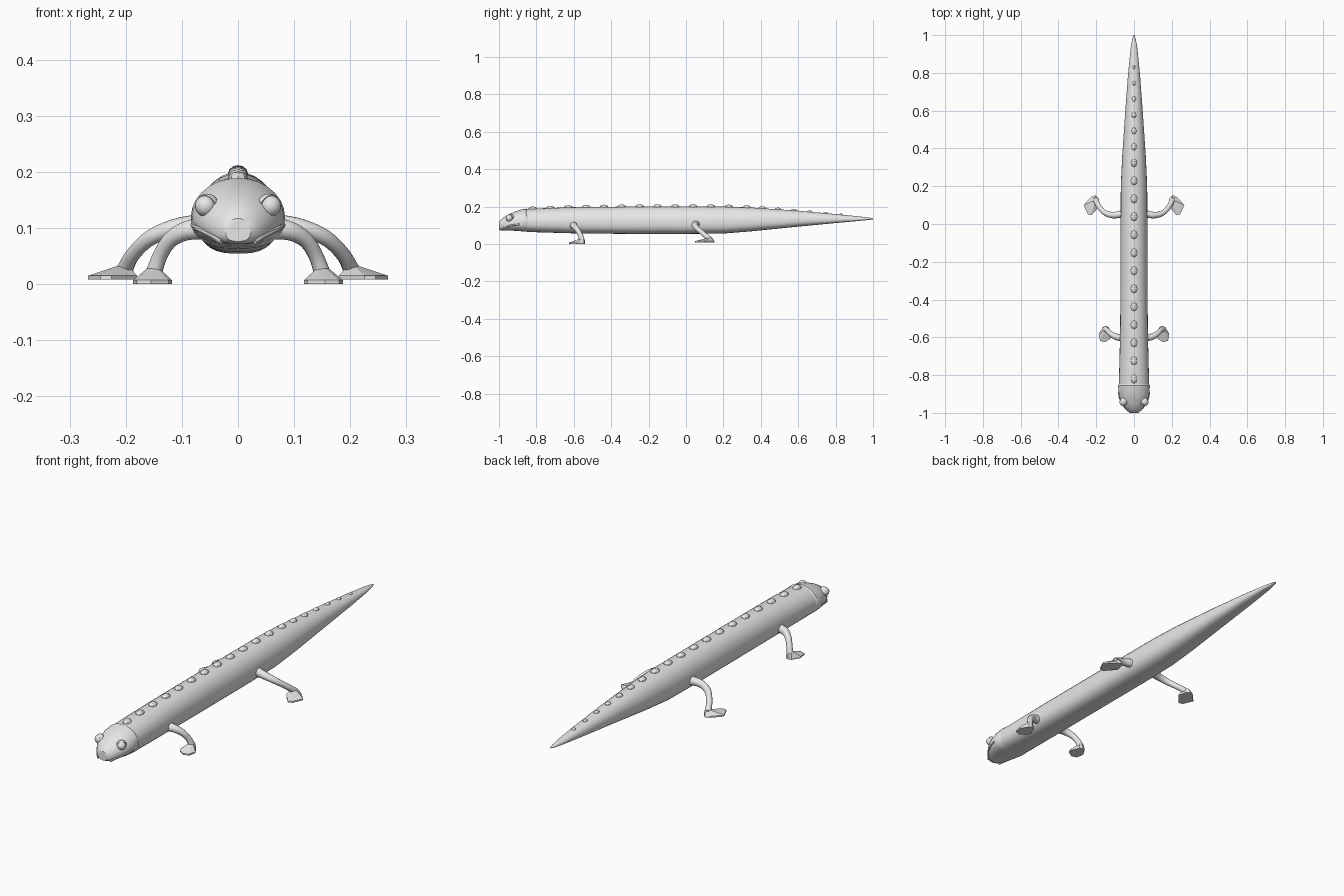
import bpy, bmesh, math
from mathutils import Matrix, Vector

cube = bpy.data.objects.get("Cube")
if cube:
    bpy.data.objects.remove(cube, do_unlink=True)

skin = bpy.data.materials.new("grey_skin")
skin.use_nodes = True
GREY = (0.8, 0.8, 0.8, 1)
skin.diffuse_color = GREY
for node in skin.node_tree.nodes:
    if node.type == 'BSDF_PRINCIPLED':
        node.inputs["Base Color"].default_value = GREY


def finish(name, bm, smooth=35, mirror=False):
    """Turn a bmesh into a shaded object, optionally mirrored over x."""
    bmesh.ops.recalc_face_normals(bm, faces=bm.faces)
    mesh = bpy.data.meshes.new(name)
    bm.to_mesh(mesh)
    bm.free()
    mesh.materials.append(skin)
    ob = bpy.data.objects.new(name, mesh)
    bpy.context.collection.objects.link(ob)
    bpy.ops.object.select_all(action='DESELECT')
    ob.select_set(True)
    bpy.context.view_layer.objects.active = ob
    if smooth:
        bpy.ops.object.shade_smooth_by_angle(angle=math.radians(smooth))
    if mirror:
        ob.modifiers.new("mirror", 'MIRROR').use_mirror_merge = False
    return ob


def loft(bm, rings):
    """Bridge closed rings of points and cap both ends."""
    loops = [[bm.verts.new(p) for p in ring] for ring in rings]
    n = len(loops[0])
    for a, b in zip(loops, loops[1:]):
        for i in range(n):
            j = (i + 1) % n
            bm.faces.new((a[i], a[j], b[j], b[i]))
    bm.faces.new(loops[0])
    bm.faces.new(loops[-1])


def section(y, w, lo, hi, n=28):
    """Rounded cross-section: domed above, flatter below."""
    mid = lo + 0.43 * (hi - lo)
    ring = []
    for i in range(n):
        a = math.tau * i / n
        c, s = math.cos(a), math.sin(a)
        e = 1 if s >= 0 else 0.75
        x = math.copysign(abs(c) ** e, c) * w
        z = s * (hi - mid) if s >= 0 else -abs(s) ** e * (mid - lo)
        ring.append((x, y, mid + z))
    return ring


def smooth_path(points, steps=5):
    """Catmull-Rom interpolation through the points."""
    p = [Vector(q) for q in points]
    p = [2 * p[0] - p[1]] + p + [2 * p[-1] - p[-2]]
    out = []
    for i in range(1, len(p) - 2):
        a, b, c, d = p[i - 1:i + 3]
        for k in range(steps):
            t = k / steps
            out.append(0.5 * (2 * b + (c - a) * t + (2 * a - 5 * b + 4 * c - d) * t * t
                              + (3 * b - a - 3 * c + d) * t ** 3))
    return out + [p[-2]]


def tube(bm, points, radius, n=12):
    """Tube along a path; radius is a function of 0..1 along it."""
    path = smooth_path(points)
    rings = []
    for i, p in enumerate(path):
        t = (path[min(i + 1, len(path) - 1)] - path[max(i - 1, 0)]).normalized()
        u = t.cross(Vector((0, 1, 0.3))).normalized()
        v = t.cross(u)
        r = radius(i / (len(path) - 1))
        rings.append([p + r * (math.cos(math.tau * k / n) * u + math.sin(math.tau * k / n) * v)
                      for k in range(n)])
    loft(bm, rings)


# Body and tail: y, half width, underside, back
BODY = [(-0.86, 0.08, 0.066, 0.186), (-0.8, 0.079, 0.063, 0.19), (-0.6, 0.074, 0.057, 0.197),
        (-0.3, 0.071, 0.054, 0.2), (0.0, 0.071, 0.054, 0.2), (0.2, 0.07, 0.056, 0.2),
        (0.35, 0.063, 0.068, 0.195), (0.6, 0.046, 0.093, 0.178), (0.8, 0.031, 0.112, 0.16),
        (0.93, 0.018, 0.124, 0.147), (0.98, 0.009, 0.129, 0.141), (1.0, 0.003, 0.132, 0.137)]
bm = bmesh.new()
loft(bm, [section(*b) for b in BODY])
finish("body_and_tail", bm)

# Head, slightly wider than the neck so it forms a collar
HEAD = [(-0.845, 0.078, 0.068, 0.184), (-0.855, 0.084, 0.066, 0.189), (-0.89, 0.082, 0.069, 0.182),
        (-0.92, 0.077, 0.071, 0.171), (-0.95, 0.065, 0.072, 0.158), (-0.975, 0.049, 0.071, 0.143),
        (-0.99, 0.036, 0.071, 0.13), (-1.0, 0.022, 0.076, 0.117)]
bm = bmesh.new()
loft(bm, [section(*h) for h in HEAD])
finish("head", bm)

# Drooping upper lip along each side of the mouth
bm = bmesh.new()
tube(bm, [(0.08, -0.89, 0.105), (0.074, -0.925, 0.1), (0.06, -0.953, 0.093),
          (0.043, -0.976, 0.084), (0.03, -0.99, 0.075)], lambda t: 0.005, 8)
finish("upper_lip", bm, mirror=True)

# Eyeballs and the lids around them
EYE = Vector((0.055, -0.94, 0.139))
bm = bmesh.new()
bmesh.ops.create_uvsphere(bm, u_segments=16, v_segments=10, radius=0.019,
                          matrix=Matrix.Translation(EYE + Vector((0.003, -0.004, 0))))
finish("eyeball", bm, mirror=True)

bm = bmesh.new()
bmesh.ops.create_uvsphere(bm, u_segments=16, v_segments=10, radius=0.022,
                          matrix=Matrix.Translation(EYE))
bmesh.ops.bisect_plane(bm, geom=bm.verts[:] + bm.edges[:] + bm.faces[:], plane_co=EYE,
                       plane_no=(0.6, -0.7, -0.45), clear_outer=True)
bmesh.ops.holes_fill(bm, edges=[e for e in bm.edges if e.is_boundary], sides=0)
finish("eyelid", bm, mirror=True)


# Legs, each a tapered bent tube ending in a flat wedge foot
def leg(name, path, outline, floor):
    bm = bmesh.new()
    tube(bm, path, lambda t: 0.021 - 0.009 * math.sin(math.pi * min(1, t * 1.1) / 2) + 0.003 * t ** 4)
    finish(name + "_leg", bm, mirror=True)
    ankle = Vector(path[-1])
    base = [Vector((x, y, floor)) for x, y in outline]
    rim = [p + Vector((0, 0, 0.007)) for p in base]
    top = []
    for p in rim:
        q = p - ankle
        q.z = 0
        top.append(ankle + q.normalized() * 0.014 + Vector((0, 0, 0.008)))
    bm = bmesh.new()
    loft(bm, [base, rim, top])
    finish(name + "_foot", bm, smooth=20, mirror=True)


leg("front", [(0.06, -0.602, 0.1), (0.095, -0.597, 0.094), (0.122, -0.582, 0.077),
              (0.139, -0.566, 0.05), (0.15, -0.556, 0.02)],
    [(0.135, -0.545), (0.118, -0.585), (0.124, -0.607), (0.155, -0.626), (0.18, -0.618),
     (0.187, -0.582), (0.165, -0.545), (0.15, -0.54)], 0.0)
leg("back", [(0.055, 0.055, 0.106), (0.11, 0.047, 0.1), (0.155, 0.06, 0.083),
             (0.187, 0.095, 0.053), (0.203, 0.128, 0.024)],
    [(0.188, 0.137), (0.18, 0.1), (0.2, 0.075), (0.225, 0.047), (0.245, 0.052),
     (0.267, 0.1), (0.225, 0.145), (0.203, 0.152)], 0.008)


# Row of low-poly scutes along the spine, shrinking down the tail
def back_height(y):
    for a, b in zip(BODY, BODY[1:]):
        if a[0] <= y <= b[0]:
            return a[3] + (b[3] - a[3]) * (y - a[0]) / (b[0] - a[0])


bm = bmesh.new()
for i in range(19):
    y = -0.82 + i * 0.0953 - max(0, i - 12) * 0.011
    s = 1 - max(0, i - 11) * 0.075
    at = Matrix.Translation((0, y, back_height(y) - 0.004 * s))
    bmesh.ops.create_uvsphere(bm, u_segments=8, v_segments=6, radius=1,
                              matrix=at @ Matrix.Diagonal((0.018 * s, 0.025 * s, 0.016 * s, 1)))
finish("spine_scutes", bm, smooth=0)
